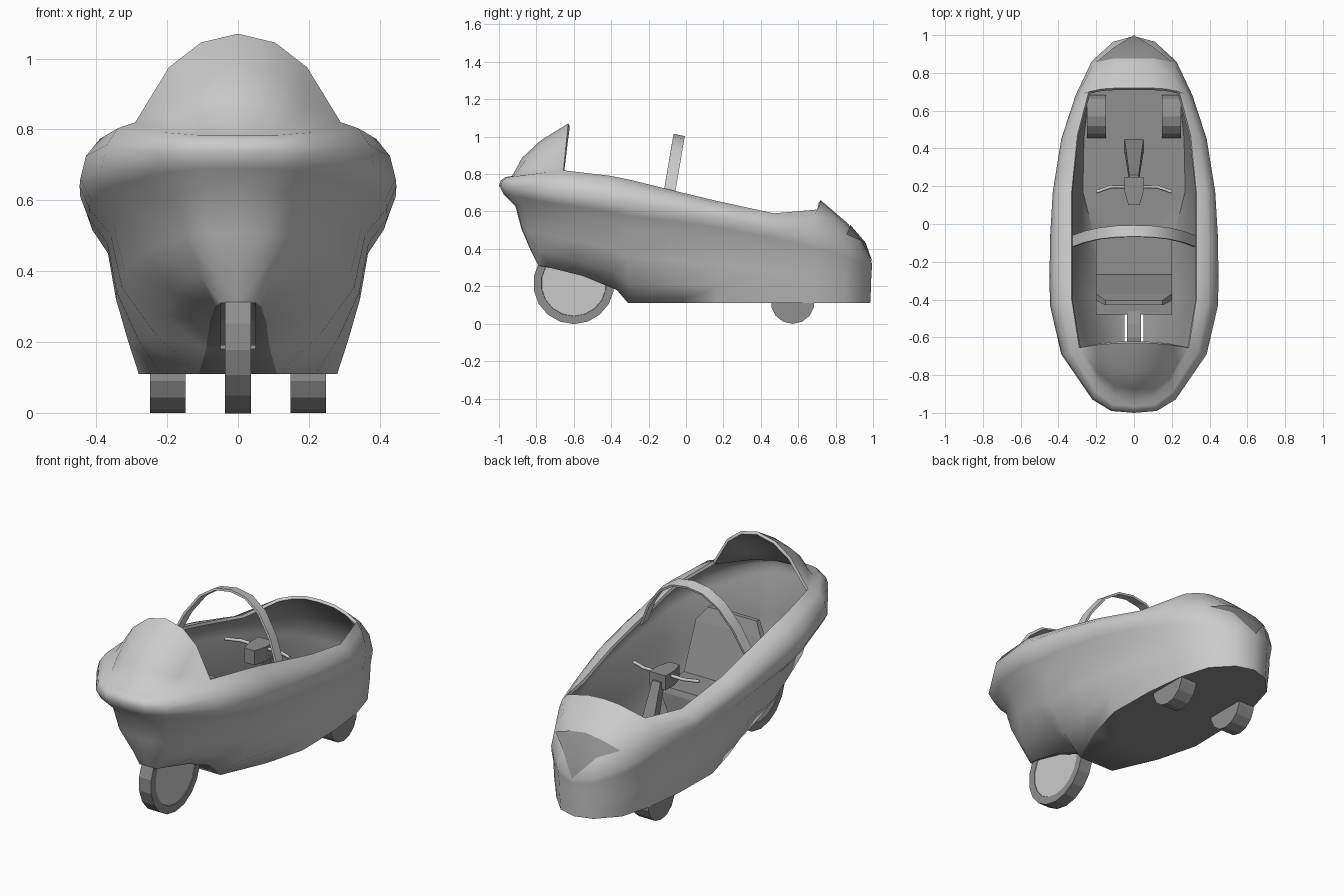
import bpy, math
from mathutils import Vector

if "Cube" in bpy.data.objects:
    bpy.data.objects.remove(bpy.data.objects["Cube"])


def material(name, v):
    m = bpy.data.materials.new(name)
    m.diffuse_color = (v, v, v, 1)
    m.use_nodes = True
    m.node_tree.nodes["Principled BSDF"].inputs["Base Color"].default_value = m.diffuse_color
    return m


light, dark = material("light_grey", .8), material("dark_grey", .28)


def build(name, polys, mirror=False, thick=0, angle=40, mats=(), dark_from=None):
    """Object from polygons of points; shared points are welded."""
    index, verts, faces, slots = {}, [], [], []
    for n, poly in enumerate(polys):
        f = []
        for p in poly:
            key = tuple(round(c, 4) for c in p)
            if key not in index:
                index[key] = len(verts)
                verts.append(key)
            if index[key] not in f:
                f.append(index[key])
        if len(f) > 2:
            faces.append(f)
            slots.append(int(dark_from is not None and n >= dark_from))
    me = bpy.data.meshes.new(name)
    me.from_pydata(verts, [], faces)
    for m in mats:
        me.materials.append(m)
    me.polygons.foreach_set("material_index", slots)
    ob = bpy.data.objects.new(name, me)
    bpy.context.collection.objects.link(ob)
    bpy.ops.object.select_all(action='DESELECT')
    ob.select_set(True)
    bpy.context.view_layer.objects.active = ob
    if mirror:
        ob.modifiers.new("mirror", 'MIRROR')
        bpy.ops.object.modifier_apply(modifier="mirror")
    if thick:
        s = ob.modifiers.new("wall", 'SOLIDIFY')
        s.thickness, s.offset = thick, -1
        s.material_offset = len(mats) - 1 if mats else 0
        bpy.ops.object.modifier_apply(modifier="wall")
    if angle:
        bpy.ops.object.shade_smooth_by_angle(angle=math.radians(angle))
    return ob


def grid(rows):
    return [(a[i], a[i + 1], b[i + 1], b[i])
            for a, b in zip(rows, rows[1:]) for i in range(len(a) - 1)]


def loft(name, rings, mats=(dark,)):
    """Capped loft through closed rings."""
    loops = [r + r[:1] for r in rings]
    return build(name, grid(loops) + [rings[0][::-1], rings[-1]], angle=0, mats=mats)


def prism(name, sections):
    """Loft of rectangles, each (y0, y1, z, half width)."""
    loft(name, [[(-h, a, z), (h, a, z), (h, b, z), (-h, b, z)] for a, b, z, h in sections])


# Hull stations, nose to tail: widest line, opening rim, bottom edge
widest = [(0, -1, .74), (.12, -.99, .74), (.22, -.93, .73), (.385, -.69, .69),
          (.445, -.43, .66), (.447, -.3, .64), (.445, -.08, .61), (.43, .17, .57),
          (.385, .45, .51), (.31, .68, .45), (.225, .86, .39), (.11, .965, .34), (0, .995, .32)]
rim = [(0, -.93, .79), (.1, -.92, .79), (.19, -.84, .8), (.29, -.655, .82),
       (.33, -.4, .79), (.33, -.28, .765), (.33, -.08, .715), (.33, .17, .655),
       (.3, .47, .59), (.24, .7, .61), (.17, .715, .635), (.09, .72, .655), (0, .72, .66)]
bottom = [(0, -.79, .31), (.05, -.79, .31), (.065, -.73, .3), (.08, -.55, .255),
          (.09, -.37, .18), (.11, -.31, .11), (.22, -.06, .11), (.28, .17, .11),
          (.275, .45, .11), (.25, .68, .11), (.2, .85, .11), (.1, .955, .11), (0, .985, .11)]
# How strongly each station tucks in below the bulge (smaller = rounder bowl)
tuck = [1, 1, .85, .68, .62, .62, .8] + [1] * 6


def between(a, b, fxy, fz):
    return (a[0] + (b[0] - a[0]) * fxy, a[1] + (b[1] - a[1]) * fxy, a[2] + (b[2] - a[2]) * fz)


def level(target, fxy, fz, fz_tail, scale=(1,) * 13):
    row = []
    for i, (a, b) in enumerate(zip(widest, target)):
        t = min(max((i - 7) / 4, 0), 1)
        row.append(between(a, b, fxy * scale[i], fz + (fz_tail - fz) * t))
    return row


lowest = level(bottom, .8, .8, .8, [(1 + t) / 2 for t in tuck])
lower = level(bottom, .57, .54, .6, tuck)
crease = level(bottom, .42, .26, .3, tuck)
belly = level(bottom, .13, .12, .12, tuck)
upper1 = level(rim, .14, .5, .32)
upper2 = level(rim, .48, .87, .64)

# Raised hood over the nose, continuing the rim upward
arch = [(0, -.63, 1.07), (.105, -.632, 1.045), (.195, -.64, .975), (.29, -.655, .82)]
hood = [rim[:4]]
for t in (.33, .66):
    hood.append([Vector(a).lerp(Vector(b), t) + Vector((0, -.045, .005)) * (1 - i / 3)
                 for i, (a, b) in enumerate(zip(rim, arch))])
skin = grid([bottom, lowest, lower, crease, belly, widest, upper1, upper2, rim])
skin += grid(hood + [arch])

# Underside, leaving a slot for the single wheel
inner = [(min(.05, b[0]), b[1], b[2]) for b in bottom]
mid = [(0, b[1], b[2]) for b in bottom]
floor = grid([inner, bottom])
floor += [f for i, f in enumerate(grid([mid, inner])) if not 1 <= i < 4]
build("hull", skin + floor, mirror=True, thick=.016, angle=60,
      mats=(light, dark), dark_from=len(skin))

# Dark lamp window on the tail
lift = Vector((0, .004, .004))
top0 = Vector(upper2[12]).lerp(Vector(upper1[12]), .1)
top1 = Vector(upper2[11]).lerp(Vector(upper1[11]), .3)
corner = Vector(upper1[10]).lerp(Vector(upper1[11]), .15)
window = [(widest[12], upper1[12], upper1[11]), (upper1[12], top0, top1, upper1[11]),
          (upper1[11], top1, corner)]
build("tail_window", [[Vector(p) + lift for p in f][::-1] for f in window],
      mirror=True, mats=(dark,))

# Roll hoop: flat band leaning with the arch
half = [(.325, .7), (.265, .83), (.185, .94), (.095, 1.0)]
path = [(-x, z) for x, z in half] + [(0, 1.015)] + half[::-1]
out, back = [], []
for x, z in path:
    y = -.12 + (z - .7) * .17
    out.append((x, y, z))
    back.append((x, y + .06, z - .012))
build("roll_hoop", grid([out, back]), thick=.012, mats=(light,))


# Wheels revolved around the x axis
def revolve(name, profile, pos, n, mat):
    rows = [[(pos[0] + x, pos[1] + r * math.sin(2 * math.pi * k / n),
              pos[2] - r * math.cos(2 * math.pi * k / n)) for k in range(n + 1)]
            for x, r in profile]
    build(name, [f[::-1] for f in grid(rows)], angle=0, mats=(mat,))


c = (0, -.6, .215)
revolve("front_tyre", [(-.027, .17), (-.037, .175), (-.037, .217), (.037, .217),
                       (.037, .175), (.027, .17)], c, 18, dark)
revolve("front_wheel_disc", [(-.034, 0), (-.034, .174), (.034, .174), (.034, 0)], c, 18, light)
for s, side in ((-1, "left"), (1, "right")):
    revolve("rear_wheel_" + side, [(-.05, 0), (-.05, .117), (.05, .117), (.05, 0)],
            (s * .198, .57, .116), 14, dark)

# Seat
prism("seat_base", [(-.2, -.06, .12, .15), (-.35, -.06, .26, .16),
                    (-.48, -.06, .35, .2), (-.48, -.07, .38, .2)])
prism("seat_back", [(-.31, -.26, .36, .2), (-.405, -.37, .63, .2), (-.43, -.405, .7, .15)])

# Steering post, head block and handlebar
prism("steering_post", [(.38, .45, .12, .05), (.22, .26, .58, .025)])
plan = [(-.03, .1), (.03, .1), (.05, .17), (.05, .25), (-.05, .25), (-.05, .17)]
loft("steering_head", [[(x, y, z) for x, y in plan] for z in (.54, .62)])
cu = bpy.data.curves.new("handlebar", 'CURVE')
cu.dimensions, cu.bevel_depth, cu.bevel_resolution, cu.use_fill_caps = '3D', .009, 1, True
sp = cu.splines.new('POLY')
pts = [(-.2, .17, .6), (-.12, .198, .6), (0, .195, .6), (.12, .198, .6), (.2, .17, .6)]
sp.points.add(len(pts) - 1)
for q, p in zip(sp.points, pts):
    q.co = (*p, 1)
bpy.context.collection.objects.link(bpy.data.objects.new("handlebar", cu))
